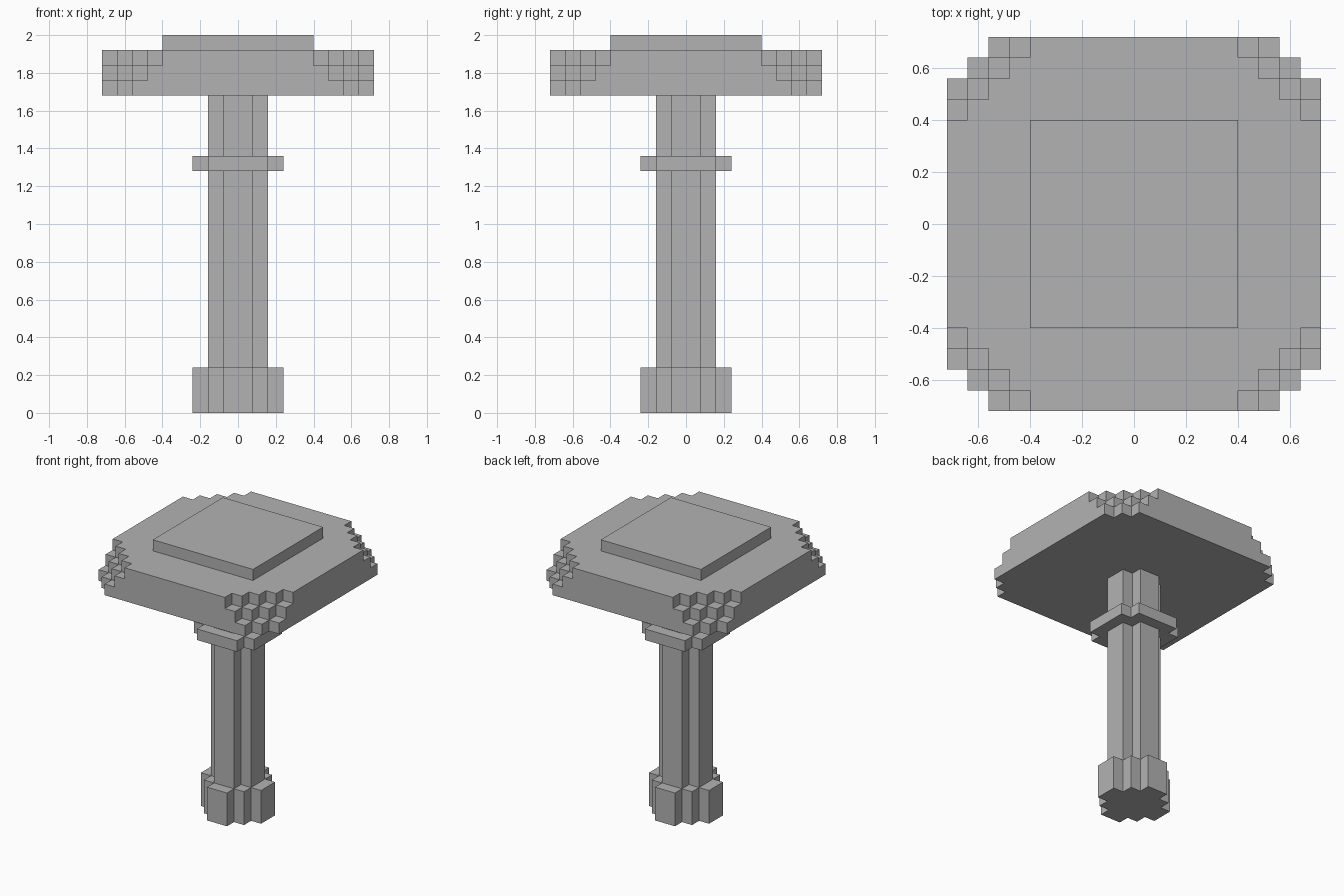
import bpy
import bmesh

UNIT = 0.08  # edge of one block; the model is 25 blocks tall

cube = bpy.data.objects.get("Cube")
if cube:
    bpy.data.objects.remove(cube, do_unlink=True)

stone = bpy.data.materials.new("mid_grey")
stone.use_nodes = True
grey = (0.45, 0.45, 0.45, 1.0)
stone.diffuse_color = grey
stone.node_tree.nodes["Principled BSDF"].inputs["Base Color"].default_value = grey


def stepped_outline(reach, steps):
    """Square of the given half width whose corners are cut into stairs."""
    low = reach - steps
    quarter = [(reach, low)]
    for i in range(steps):
        quarter.append((reach - i - 1, low + i))
        quarter.append((reach - i - 1, low + i + 1))
    outline = []
    for turn in range(4):
        outline += quarter
        quarter = [(-y, x) for x, y in quarter]
    return outline


def build_part(name, tiers, open_ends=False):
    """Stack prisms; each tier is (reach, steps, bottom, top) in blocks."""
    bm = bmesh.new()
    for index, (reach, steps, bottom, top) in enumerate(tiers):
        outline = stepped_outline(reach, steps)
        lower, upper = [
            [bm.verts.new((x * UNIT, y * UNIT, z * UNIT)) for x, y in outline]
            for z in (bottom, top)
        ]
        count = len(outline)
        for i in range(count):
            j = (i + 1) % count
            bm.faces.new((lower[i], lower[j], upper[j], upper[i]))
        # Ends buried in a neighbouring part stay open
        if not open_ends:
            bm.faces.new(upper)
            if index == 0:
                bm.faces.new(lower[::-1])
    mesh = bpy.data.meshes.new(name)
    bm.to_mesh(mesh)
    bm.free()
    mesh.materials.append(stone)
    part = bpy.data.objects.new(name, mesh)
    bpy.context.collection.objects.link(part)
    return part


# Foot and pillar
build_part("foot", [(3, 2, 0, 3)])
build_part("pillar", [(2, 1, 3, 21)], open_ends=True)
build_part("collar", [(3, 1, 16, 17)])

# Slab with corners that step inwards as they rise, and the raised plate
build_part("head", [(9, 2 + i, 21 + i, 22 + i) for i in range(3)] + [(5, 0, 24, 25)])
